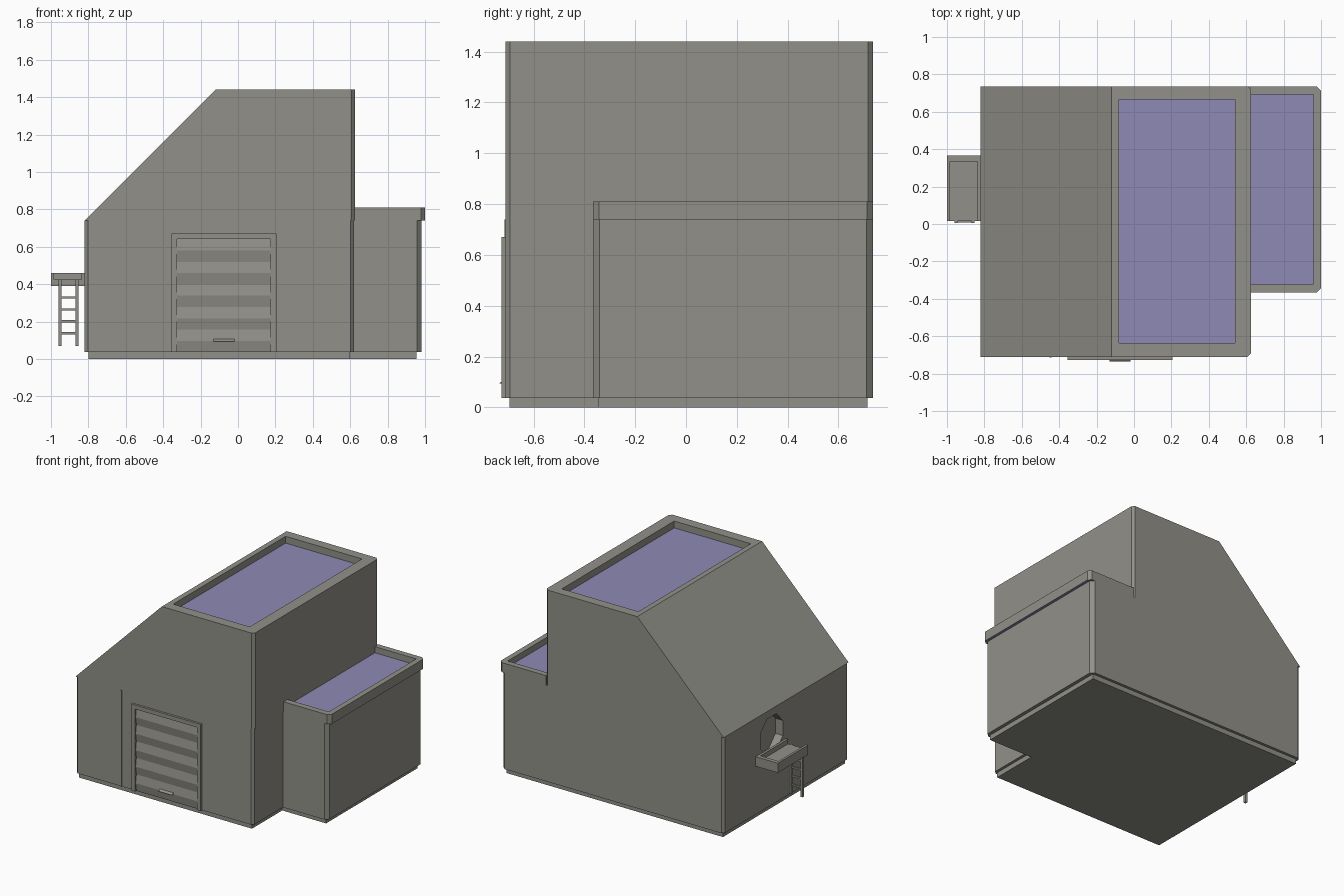
import bpy, bmesh, math
from mathutils import Vector

if "Cube" in bpy.data.objects:
    bpy.data.objects.remove(bpy.data.objects["Cube"])


def material(name, rgb):
    m = bpy.data.materials.new(name)
    m.diffuse_color = (*rgb, 1)
    m.use_nodes = True
    m.node_tree.nodes["Principled BSDF"].inputs["Base Color"].default_value = m.diffuse_color
    return m


GREY = material("concrete_grey", (0.285, 0.28, 0.25))
PURPLE = material("roof_lavender", (0.27, 0.255, 0.46))


def prism(name, pts, a, b, axis="z"):
    """Extrude a 2D outline between a and b along an axis."""
    put = {"x": lambda p, t: (t, p[0], p[1]),
           "y": lambda p, t: (p[0], t, p[1]),
           "z": lambda p, t: (p[0], p[1], t)}[axis]
    bm = bmesh.new()
    lo = [bm.verts.new(put(p, a)) for p in pts]
    hi = [bm.verts.new(put(p, b)) for p in pts]
    n = len(pts)
    bm.faces.new(lo)
    bm.faces.new(hi)
    for i in range(n):
        j = (i + 1) % n
        bm.faces.new((lo[i], lo[j], hi[j], hi[i]))
    bmesh.ops.recalc_face_normals(bm, faces=bm.faces)
    me = bpy.data.meshes.new(name)
    bm.to_mesh(me)
    bm.free()
    me.materials.append(GREY)
    ob = bpy.data.objects.new(name, me)
    bpy.context.collection.objects.link(ob)
    return ob


def box(name, x0, x1, y0, y1, z0, z1):
    return prism(name, [(x0, y0), (x1, y0), (x1, y1), (x0, y1)], z0, z1)


def chamfer_plan(x0, x1, y0, y1, c, corners):
    """Rectangle outline with the listed corners cut (0=front left, counter-clockwise)."""
    out = []
    base = [(x0, y0), (x1, y0), (x1, y1), (x0, y1)]
    for i, p in enumerate(base):
        p = Vector(p)
        if i in corners:
            for q in (base[i - 1], base[(i + 1) % 4]):
                out.append(tuple(p + (Vector(q) - p).normalized() * c))
        else:
            out.append(tuple(p))
    return out


def cut(ob, cutter):
    m = ob.modifiers.new("cut", "BOOLEAN")
    m.operation = "DIFFERENCE"
    m.solver = "EXACT"
    m.object = cutter
    bpy.context.view_layer.objects.active = ob
    bpy.ops.object.modifier_apply(modifier=m.name)
    bpy.data.objects.remove(cutter)


def paint(ob, rule):
    while len(ob.data.materials) < 2:
        ob.data.materials.append(PURPLE)
    ob.data.materials[1] = PURPLE
    for f in ob.data.polygons:
        f.material_index = 1 if rule(f) else 0


# Plinth
prism("plinth", [(-.80, -.695), (.60, -.695), (.60, -.345), (.955, -.345),
                 (.955, .715), (-.80, .715)], 0, .036)

# Lower walls with octagonal side hatch recess
lower = prism("lower_walls", chamfer_plan(-.82, .62, -.71, .735, .018, (0, 1, 3)), .036, .74)
octagon = [(.18 + .14 * math.cos(math.pi / 8 + i * math.pi / 4),
            .55 + .145 * math.sin(math.pi / 8 + i * math.pi / 4)) for i in range(8)]
cut(lower, prism("hatch_cutter", octagon, -.9, -.76, "x"))

# Upper tower with sloped side, chamfered right corners and sunken roof
tower = prism("tower", [(-.82, .74), (.625, .74), (.625, 1.44), (-.12, 1.44)], -.71, .735, "y")
bm = bmesh.new()
bm.from_mesh(tower.data)
edges = [e for e in bm.edges if all(v.co.x > .6 for v in e.verts)
         and abs(e.verts[0].co.z - e.verts[1].co.z) > .5]
bmesh.ops.bevel(bm, geom=edges, offset=.018, segments=1, affect="EDGES", profile=.5)
bm.to_mesh(tower.data)
bm.free()
cut(tower, box("roof_cutter", -.08, .54, -.635, .665, 1.39, 1.6))
paint(tower, lambda f: f.normal.z > .9 and f.center.z < 1.42)

# Annex and its overhanging roof rim
prism("annex_walls", chamfer_plan(.62, .98, -.365, .735, .024, (1, 2)), .036, .74)
rim = prism("annex_rim", chamfer_plan(.62, 1.0, -.365, .735, .022, (1, 2)), .74, .81)
cut(rim, box("rim_cutter", .5, .96, -.32, .692, .765, .95))
paint(rim, lambda f: (f.normal.z > .9 and f.center.z < .79) or f.normal.z < -.9)

# Front wall seam
box("front_seam", -.452, -.442, -.714, -.70, .036, .74)

# Garage door frame
prism("door_frame", [(-.355, .036), (-.325, .036), (-.325, .64), (.175, .64),
                     (.175, .036), (.205, .036), (.205, .67), (-.355, .67)], -.726, -.70, "y")

# Ribbed shutter: alternating tilted slats
ribs = [(-.70, .64)]
for i in range(11):
    ribs.append((-.711 if i % 2 == 0 else -.721, .64 - .0604 * i))
ribs.append((-.70, .036))
prism("shutter", ribs, -.325, .175, "x")

# Shutter handle
prism("shutter_handle", [(-.705, .118), (-.735, .094), (-.705, .094)], -.13, -.02, "x")

# Side platform with rims at back and sides
platform = box("platform", -1.0, -.82, .015, .365, .39, .46)
cut(platform, box("platform_cutter", -.983, -.838, -.1, .335, .425, .6))

# Ladder
for i, x in enumerate((-.96, -.87)):
    box(f"ladder_rail_{i}", x, x + .016, .005, .025, .07, .425)
for i in range(4):
    z = .137 + i * .064
    box(f"ladder_rung_{i}", -.95, -.865, .009, .021, z - .006, z + .006)
